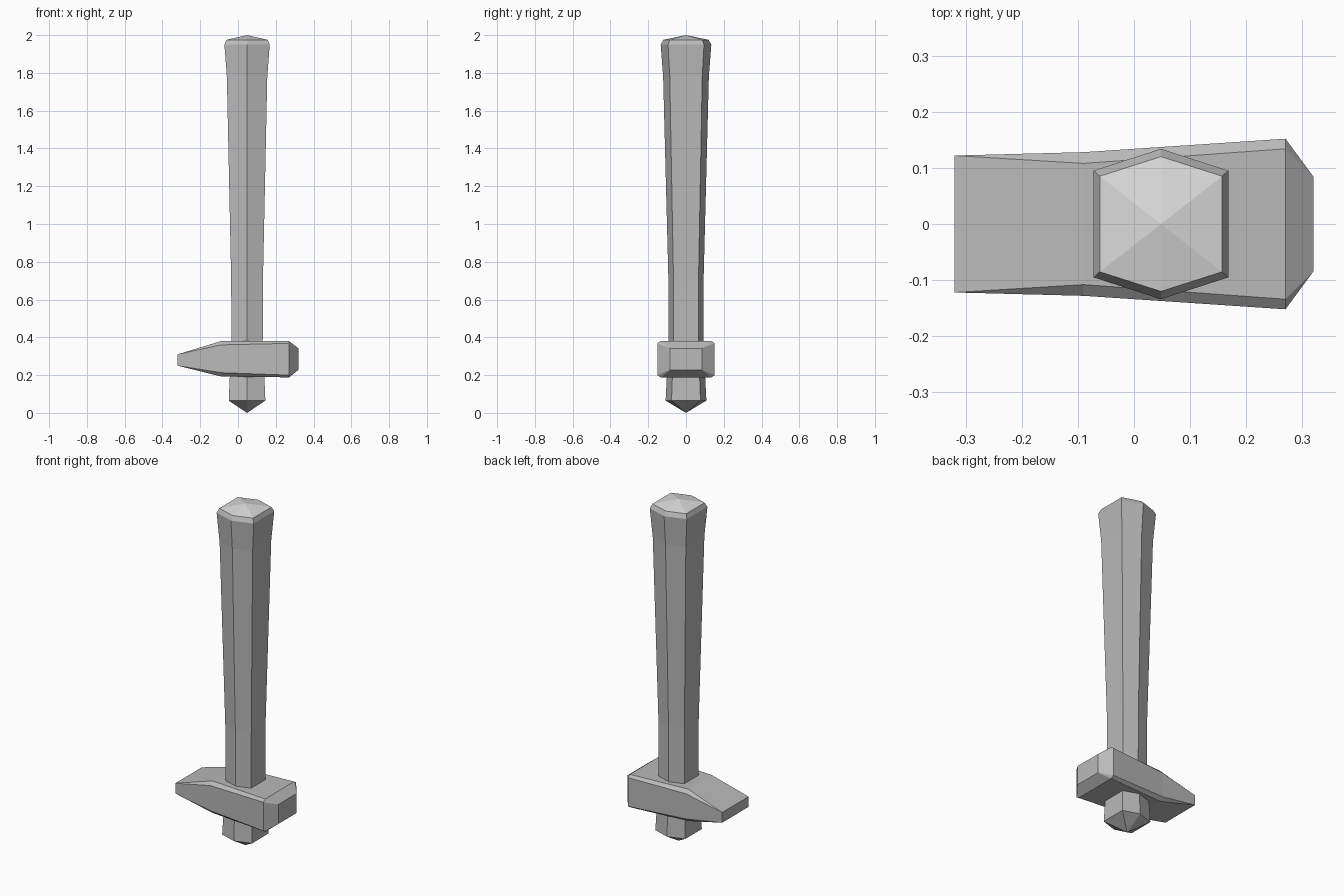
import bpy, bmesh

if "Cube" in bpy.data.objects:
    bpy.data.objects.remove(bpy.data.objects["Cube"])

CX = 0.048  # handle axis


def material(name, value):
    m = bpy.data.materials.new(name)
    m.diffuse_color = (value, value, value, 1)
    m.use_nodes = True
    m.node_tree.nodes["Principled BSDF"].inputs["Base Color"].default_value = m.diffuse_color
    return m


grey = material("mid grey", 0.49)
light = material("light grey", 0.70)


def loft(name, rings, mats):
    """Skin closed rings of equal length, merging collapsed points."""
    bm = bmesh.new()
    rows = [[bm.verts.new(p) for p in ring] for ring in rings]
    n = len(rows[0])
    for a, b in zip(rows, rows[1:]):
        for i in range(n):
            j = (i + 1) % n
            bm.faces.new((a[i], a[j], b[j], b[i]))
    bm.faces.new(rows[0])
    bm.faces.new(rows[-1])
    bmesh.ops.remove_doubles(bm, verts=bm.verts, dist=0.0005)
    bmesh.ops.recalc_face_normals(bm, faces=bm.faces)
    me = bpy.data.meshes.new(name)
    bm.to_mesh(me)
    bm.free()
    for m in mats:
        me.materials.append(m)
    ob = bpy.data.objects.new(name, me)
    bpy.context.collection.objects.link(ob)
    return ob


def hexagon(z, hx, hy):
    """Six-sided section with its points on the y axis."""
    s = hy * 0.71
    return [(CX + x, y, z) for x, y in
            ((0, hy), (-hx, s), (-hx, -s), (0, -hy), (hx, -s), (hx, s))]


def spike(z):
    return hexagon(z, 0.0001, 0.0001)


# Handle: pointed foot, slim waist, flared grip and light pointed cap
handle = loft("handle", [
    spike(0.0),
    hexagon(0.065, 0.097, 0.108),
    hexagon(0.38, 0.083, 0.092),
    hexagon(0.70, 0.084, 0.093),
    hexagon(1.78, 0.107, 0.121),
    hexagon(1.95, 0.120, 0.134),
    hexagon(1.975, 0.109, 0.120),
    spike(2.0),
], [grey, light])
for f in handle.data.polygons:
    if f.center.z > 1.976:
        f.material_index = 1


def section(x, z0, z1, y_in, y_out, bevel):
    """Bevelled box section across the hammer head."""
    half = [(y_in, z0), (y_out, z0 + bevel), (y_out, z1 - bevel), (y_in, z1)]
    ring = half + [(-y, z) for y, z in reversed(half)]
    return [(x, y, z) for y, z in ring]


# Hammer head: wedge on the left, bevelled striking face on the right
loft("hammer_head", [
    section(-0.32, 0.25, 0.31, 0.122, 0.122, 0),
    section(-0.09, 0.193, 0.38, 0.108, 0.128, 0.02),
    section(0.27, 0.188, 0.38, 0.134, 0.152, 0.012),
    section(0.32, 0.228, 0.342, 0.084, 0.084, 0),
], [grey])
